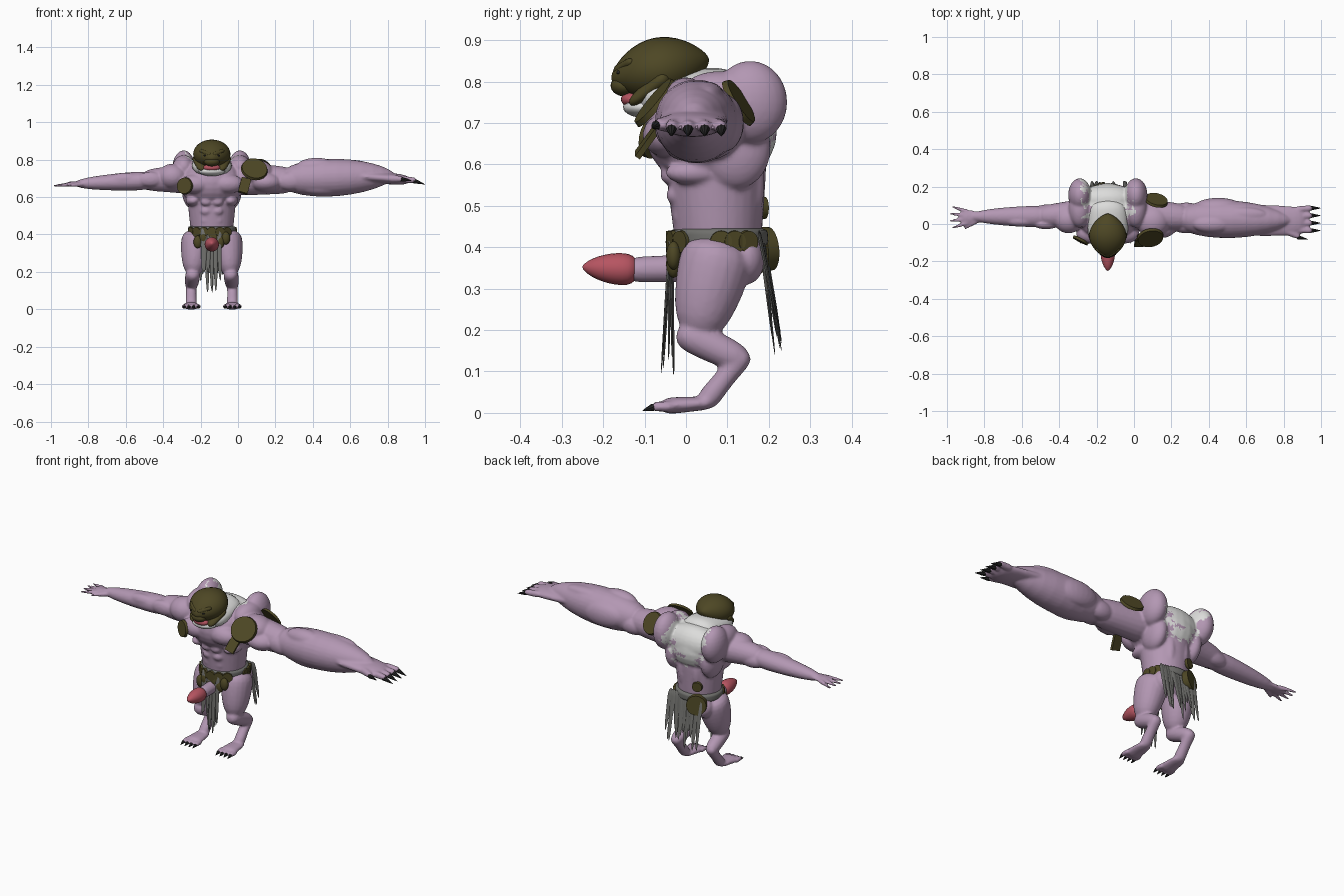
import bpy, bmesh, math, random
from mathutils import Vector, Matrix, noise

random.seed(4)
if "Cube" in bpy.data.objects:
    bpy.data.objects.remove(bpy.data.objects["Cube"])

X, Y, Z = Matrix.Identity(3)
CENTRE = X * -.14  # middle of the trunk
made = []


def material(name, *rgb):
    mat = bpy.data.materials.new(name)
    mat.use_nodes = True
    mat.diffuse_color = (*rgb, 1)
    mat.node_tree.nodes["Principled BSDF"].inputs["Base Color"].default_value = (*rgb, 1)
    return mat


skin = material("mauve skin", .45, .31, .45)
olive = material("dark olive", .075, .063, .018)
grey = material("grey cloth", .16, .16, .15)
white = material("white fur", .72, .72, .71)
red = material("red flesh", .47, .09, .12)
black = material("black claw", .02, .02, .02)


def trunk(offset, y, z):
    """Point measured sideways from the middle of the trunk."""
    return CENTRE + Vector((offset, y, z))


def limb(bm, start, end, width, end_width, bulge=0, flat=1, across=X, sides=20, steps=14):
    """Tapered tube with round ends that swells in the middle; flat scales its second half width."""
    start, end = Vector(start), Vector(end)
    along = (end - start).normalized()
    u = (across - along * across.dot(along)).normalized()
    v = along.cross(u) * flat
    rings = []
    for step in range(steps + 1):
        t = (1 - math.cos(math.pi * step / steps)) / 2
        radius = width + (end_width - width) * t + bulge * math.sin(math.pi * t)
        radius = max(radius * math.sqrt(max(1 - abs(2 * t - 1) ** 6, 0)), .0005)
        middle = start.lerp(end, t)
        turns = [math.tau * k / sides for k in range(sides)]
        rings.append([bm.verts.new(middle + (u * math.cos(a) + v * math.sin(a)) * radius) for a in turns])
    faces = [bm.faces.new(rings[0]), bm.faces.new(rings[-1])]
    for ring, after in zip(rings, rings[1:]):
        for k in range(sides):
            faces.append(bm.faces.new((ring[k - 1], after[k - 1], after[k], ring[k])))
    bmesh.ops.recalc_face_normals(bm, faces=faces)


def muscle(bm, place, size):
    bmesh.ops.create_uvsphere(bm, u_segments=24, v_segments=14, radius=1,
                              matrix=Matrix.Translation(place) @ Matrix.Diagonal((*size, 1)))


def finish(name, bm, mat):
    mesh = bpy.data.meshes.new(name)
    bm.to_mesh(mesh)
    bm.free()
    mesh.materials.append(mat)
    ob = bpy.data.objects.new(name, mesh)
    bpy.context.collection.objects.link(ob)
    made.append(ob)
    return ob


def part(name, mat, *shape, **options):
    bm = bmesh.new()
    limb(bm, *shape, **options)
    finish(name, bm, mat)


def blob(name, mat, place, size):
    bm = bmesh.new()
    muscle(bm, place, size)
    finish(name, bm, mat)


def disc(name, place, radius, facing, thick=.014):
    bm = bmesh.new()
    turn = Vector(facing).to_track_quat('Z', 'Y').to_matrix().to_4x4()
    bmesh.ops.create_cone(bm, cap_ends=True, segments=28, radius1=radius, radius2=radius * .94,
                          depth=thick, matrix=Matrix.Translation(place) @ turn)
    finish(name, bm, olive)


# Trunk
body = bmesh.new()
limb(body, trunk(0, .08, .34), trunk(0, .07, .68), .105, .14, flat=.93, sides=32)
muscle(body, trunk(0, .06, .68), (.175, .16, .14))
muscle(body, trunk(0, .13, .71), (.16, .085, .1))

# Paired muscles and legs
for side in (-1, 1):
    def joint(offset, y, z):
        return trunk(side * offset, y, z)

    muscle(body, joint(.15, .155, .75), (.062, .09, .1))  # shoulder hump
    muscle(body, joint(.15, .08, .76), (.06, .1, .065))  # collar
    muscle(body, joint(.085, -.05, .67), (.085, .055, .052))  # chest
    muscle(body, joint(.11, .12, .64), (.05, .085, .1))  # flank
    muscle(body, joint(.1, .02, .58), (.04, .07, .03))  # ribs
    muscle(body, joint(.04, .16, .56), (.03, .03, .1))  # spine
    muscle(body, joint(.065, .145, .37), (.06, .045, .06))  # rump
    for row in range(3):
        muscle(body, joint(.03, -.012 - .015 * row, .475 + .05 * row), (.03, .02, .023))

    hip, knee = joint(.08, .085, .42), joint(.1, .025, .18)
    hock, heel = joint(.11, .13, .13), joint(.11, .05, .025)
    limb(body, hip, knee, .08, .045, bulge=.012, flat=1.1)
    limb(body, knee - Y * .045 + Z * .02, hock + Y * .02 - Z * .01, .038, .032, bulge=.004)
    limb(body, hock + Y * .016 + Z * .02, heel - Z * .008 - Y * .01, .034, .034, bulge=-.006, flat=.9)
    limb(body, heel + Y * .02, joint(.11, -.06, .016), .034, .048, flat=.45)
    for toe in range(4):
        root = joint(.11 + (toe - 1.5) * .025, -.03, .015)
        tip = root - Y * .055
        limb(body, root, tip, .014, .012, sides=10)
        part("toe_claw", black, tip + Y * .01, tip - Y * .02 - Z * .01, .011, .001, sides=8)

# Heavy left arm
limb(body, (-.06, .06, .7), (.32, .03, .688), .095, .068, across=Y)
limb(body, (.22, .03, .695), (.84, .02, .715), .07, .04, bulge=.045, across=Y, sides=28)
limb(body, (.6, .02, .715), (.92, .015, .69), .088, .076, flat=.38, across=Y)
muscle(body, (.1, .015, .73), (.09, .085, .068))
muscle(body, (.15, .01, .68), (.09, .085, .055))
muscle(body, (.28, -.01, .685), (.08, .04, .05))
muscle(body, (.28, .07, .675), (.08, .045, .05))
muscle(body, (.42, .0, .76), (.11, .05, .05))
muscle(body, (.45, .09, .7), (.13, .05, .07))
muscle(body, (.45, -.01, .66), (.14, .045, .05))
muscle(body, (.58, .05, .77), (.13, .04, .03))

# Lean right arm
limb(body, (-.2, .06, .7), (-.52, .04, .69), .09, .055, bulge=-.002, across=Y)
limb(body, (-.44, .04, .69), (-.88, .04, .67), .06, .026, bulge=.008, flat=.88, across=Y)
limb(body, (-.8, .037, .672), (-.92, .036, .668), .03, .04, flat=.38, across=Y)
muscle(body, (-.35, .025, .71), (.08, .075, .068))
muscle(body, (-.47, .0, .695), (.07, .028, .04))
muscle(body, (-.46, .07, .675), (.08, .035, .04))
muscle(body, (-.6, .015, .695), (.09, .03, .035))

# Fingers with claws
for finger in range(4):
    y = .085 - finger * .04
    knuckle, tip = Vector((.86, y * .9, .695)), Vector((.955, y, .69))
    limb(body, knuckle, tip, .019, .016, across=Y, sides=10)
    part("left_claw", black, tip - X * .025, tip + X * .045 - Z * .022, .016, .001, across=Y, sides=8)
    spread = finger - 1.5
    knuckle = Vector((-.88, .036 - spread * .018, .669))
    tip = Vector((-1 + abs(spread) * .012, .036 - spread * .04, .66))
    limb(body, knuckle, tip, .014, .005, across=Y, sides=10)
limb(body, (.78, -.02, .7), (.89, -.072, .696), .026, .014, across=Y)
part("left_thumb_claw", black, (.87, -.07, .696), (.93, -.082, .688), .014, .001, across=Y, sides=8)
limb(body, (-.82, .03, .67), (-.91, -.028, .66), .016, .006, across=Y)

# Groin
limb(body, trunk(0, .03, .35), trunk(0, -.15, .345), .034, .031)
part("groin_tip", red, trunk(0, -.115, .345), trunk(0, -.25, .352), .036, .012, bulge=.012)

# Fuse the body into one skin, then colour the fur on the upper back
raw = finish("body_base", body, skin)
made.remove(raw)
fuse = raw.modifiers.new("Fuse", 'REMESH')
fuse.mode, fuse.voxel_size = 'VOXEL', .0065
soften = raw.modifiers.new("Soften", 'SMOOTH')
soften.iterations = 5
graph = bpy.context.evaluated_depsgraph_get()
mesh = bpy.data.meshes.new_from_object(raw.evaluated_get(graph))
bpy.data.objects.remove(raw)
mesh.materials.clear()
mesh.materials.append(skin)
mesh.materials.append(white)
fur_middle = trunk(0, 0, .77)
for face in mesh.polygons:
    spot = face.center - fur_middle
    patch = math.hypot(spot.x / .135, spot.z / .17)
    ragged = noise.noise(face.center * 20) * .5 + noise.noise(face.center * 80) * .3
    if spot.y > .03 and face.normal.y + face.normal.z > .2 and patch + ragged < .9:
        face.material_index = 1
flesh = bpy.data.objects.new("body", mesh)
bpy.context.collection.objects.link(flesh)
made.append(flesh)

# Head: ruff, jaw, mouth, hood, brows, eyes and teeth
part("neck_ruff", white, trunk(0, -.12, .755), trunk(0, .13, .79), .1, .09, bulge=.012, flat=.52)
blob("jaw", white, trunk(0, -.1, .738), (.07, .052, .026))
blob("mouth", red, trunk(0, -.13, .757), (.045, .027, .02))
part("hood", olive, trunk(0, .055, .855), trunk(0, -.18, .805), .035, .036, bulge=.064, flat=.77, sides=32, steps=20)
blob("muzzle", olive, trunk(0, -.148, .79), (.042, .034, .026))
for side in (-1, 1):
    part("cheek_guard", olive, trunk(side * .07, -.04, .82), trunk(side * .05, -.135, .745), .042, .022, flat=.6)
    part("brow", olive, trunk(side * .005, -.17, .825), trunk(side * .065, -.13, .85), .012, .01, across=Z)
    blob("eye", black, trunk(side * .034, -.162, .822), (.01, .006, .005))
    for gap in (.012, .034):
        root = trunk(side * gap, -.15 + gap / 3, .738)
        part("tooth", white, root, root + Z * .022, .006, .001, sides=8)

# Armour discs
disc("left_shoulder_disc", (.088, -.075, .75), .072, (.15, -.75, .62))
disc("right_chest_disc", (-.285, -.088, .66), .046, (-.45, -.88, .1))
disc("left_back_disc", (.12, .128, .75), .063, (.2, .8, .5))
disc("lower_back_disc", (-.2, .185, .495), .028, (-.3, .9, 0))
disc("rump_disc", (-.2, .19, .395), .056, (-.4, .9, .1), thick=.03)

# Slanted chest plate
plate = bmesh.new()
tilt = Matrix.Rotation(math.radians(15), 4, 'Y') @ Matrix.Rotation(math.radians(-35), 4, 'X')
bmesh.ops.create_cube(plate, size=1, matrix=Matrix.Translation((.035, -.09, .66)) @ tilt
                      @ Matrix.Diagonal((.052, .014, .095, 1)))
finish("chest_plate", plate, olive)

# Belt with pouches
part("belt", grey, trunk(0, .08, .395), trunk(0, .08, .452), .128, .128, flat=.92, sides=40)
for degrees in (*range(-150, -30, 20), 0, 15, 30):
    outward = Matrix.Rotation(math.radians(degrees), 3, 'Z') @ X
    disc("belt_pouch", trunk(0, .085, .413) + outward * .122, .028, outward, thick=.022)
for pouch in range(6):
    blob("front_pouch", olive, trunk((pouch - 2.5) * .03, -.03, .36 + pouch % 2 * .02), (.023, .018, .034))


# Ragged cloth hung as rows of tapering strips
def rags(name, count, first, last, lean, shortest, longest):
    for strip in range(count):
        hang = first.lerp(last, strip / (count - 1))
        drop = random.uniform(shortest, longest)
        sway = random.uniform(lean - .06, lean + .06)
        end = hang + Vector((random.uniform(-.012, .012), sway * drop, -drop))
        part(name, grey, hang, end, .018, .006, flat=.35, sides=6, steps=8)


rags("front_cloth", 11, trunk(-.045, -.036, .44), trunk(.035, -.036, .44), -.02, .22, .36)
rags("back_cloth", 17, trunk(-.08, .185, .44), trunk(.11, .175, .44), .15, .19, .3)

# Smooth shading with sharp rims
bpy.ops.object.select_all(action='DESELECT')
for ob in made:
    ob.select_set(True)
bpy.context.view_layer.objects.active = flesh
bpy.ops.object.shade_smooth_by_angle(angle=math.radians(40))
